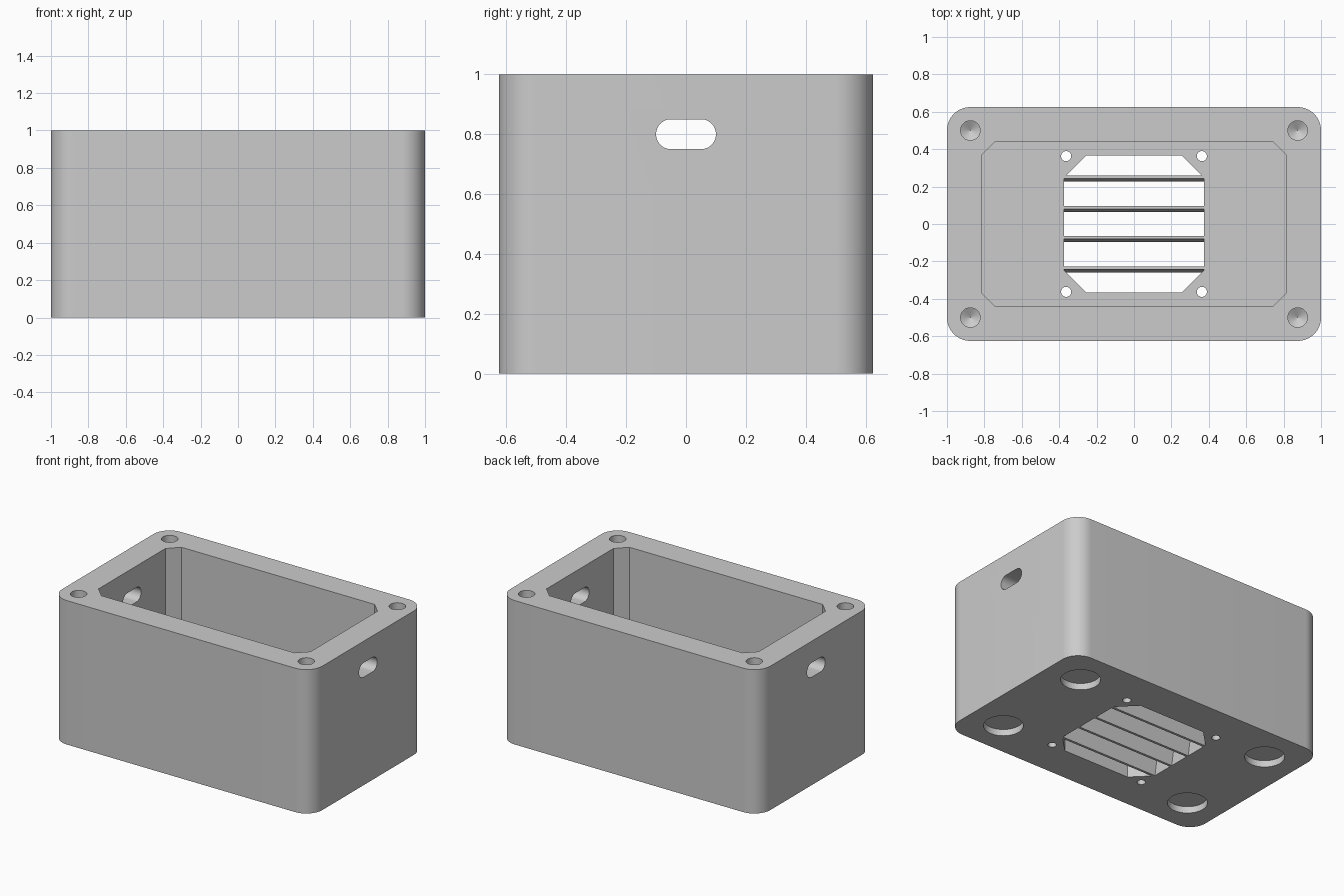
import bpy, bmesh, math

if "Cube" in bpy.data.objects:
    bpy.data.objects.remove(bpy.data.objects["Cube"])

grey = bpy.data.materials.new("plain grey")
grey.diffuse_color = (0.6, 0.6, 0.6, 1)
grey.use_nodes = True
grey.node_tree.nodes["Principled BSDF"].inputs["Base Color"].default_value = grey.diffuse_color


def loft(name, rings):
    """Solid from matching rings of points, capped at both ends."""
    bm = bmesh.new()
    loops = [[bm.verts.new(p) for p in ring] for ring in rings]
    n = len(loops[0])
    for a, b in zip(loops, loops[1:]):
        for i in range(n):
            j = (i + 1) % n
            bm.faces.new((a[i], a[j], b[j], b[i]))
    bm.faces.new(loops[0][::-1])
    bm.faces.new(loops[-1])
    bmesh.ops.remove_doubles(bm, verts=bm.verts, dist=1e-5)
    bmesh.ops.recalc_face_normals(bm, faces=bm.faces)
    mesh = bpy.data.meshes.new(name)
    bm.to_mesh(mesh)
    bm.free()
    mesh.materials.append(grey)
    obj = bpy.data.objects.new(name, mesh)
    bpy.context.collection.objects.link(obj)
    return obj


def rounded(hx, hy, r, seg):
    """Rectangle outline with round corners (seg=1 gives chamfers)."""
    pts = []
    for q, (sx, sy) in enumerate(((1, 1), (-1, 1), (-1, -1), (1, -1))):
        for i in range(seg + 1):
            a = math.pi / 2 * (q + i / seg)
            pts.append((sx * (hx - r) + r * math.cos(a), sy * (hy - r) + r * math.sin(a)))
    return pts


def circle(cx, cy, r, n=48):
    return [(cx + r * math.cos(2 * math.pi * i / n), cy + r * math.sin(2 * math.pi * i / n))
            for i in range(n)]


def prism(name, pts, z0, z1):
    return loft(name, [[(x, y, z) for x, y in pts] for z in (z0, z1)])


def select(obj):
    bpy.ops.object.select_all(action='DESELECT')
    obj.select_set(True)
    bpy.context.view_layer.objects.active = obj


def cut(target, cutter):
    select(target)
    mod = target.modifiers.new("cut", 'BOOLEAN')
    mod.operation = 'DIFFERENCE'
    mod.solver = 'EXACT'
    mod.object = cutter
    bpy.ops.object.modifier_apply(modifier=mod.name)
    bpy.data.objects.remove(cutter)


FLOOR = 0.1
box = prism("box", rounded(1, 0.625, 0.125, 16), 0, 1)

# Main cavity and fan opening, both with chamfered corners
cut(box, prism("cavity", rounded(0.815, 0.44, 0.073, 1), FLOOR, 1.1))
cut(box, prism("fan_opening", rounded(0.375, 0.367, 0.12, 1), -0.1, FLOOR + 0.1))

# Cable slot through both end walls
slot = [(y, z + 0.8) for y, z in rounded(0.1, 0.05, 0.0499, 12)]
cut(box, loft("cable_slot", [[(x, y, z) for y, z in slot] for x in (-1.1, 1.1)]))

for sx in (-1, 1):
    for sy in (-1, 1):
        # Drilled lid screw hole with pointed end
        cx, cy = sx * 0.875, sy * 0.5
        levels = ((1.1, 0.052), (0.6, 0.052), (0.57, 0.0005))
        cut(box, loft("lid_screw_hole",
                      [[(x, y, z) for x, y in circle(cx, cy, r)] for z, r in levels]))
        # Fan screw hole
        cut(box, prism("fan_screw_hole", circle(sx * 0.363, sy * 0.363, 0.027, 32), -0.1, FLOOR + 0.1))
        # Shallow recess for a foot
        cut(box, prism("foot_recess", circle(sx * 0.75, sy * 0.375, 0.125, 64), -0.1, 0.045))

select(box)
bpy.ops.object.shade_smooth_by_angle(angle=math.radians(30))

# Leaning slats across the fan opening
for i, y in enumerate((-0.243, -0.08, 0.08, 0.243)):
    profile = [(y - 0.017, 0), (y, 0), (y + 0.017, FLOOR), (y, FLOOR)]
    loft(f"vent_slat_{i + 1}", [[(x, py, pz) for py, pz in profile] for x in (-0.375, 0.375)])
